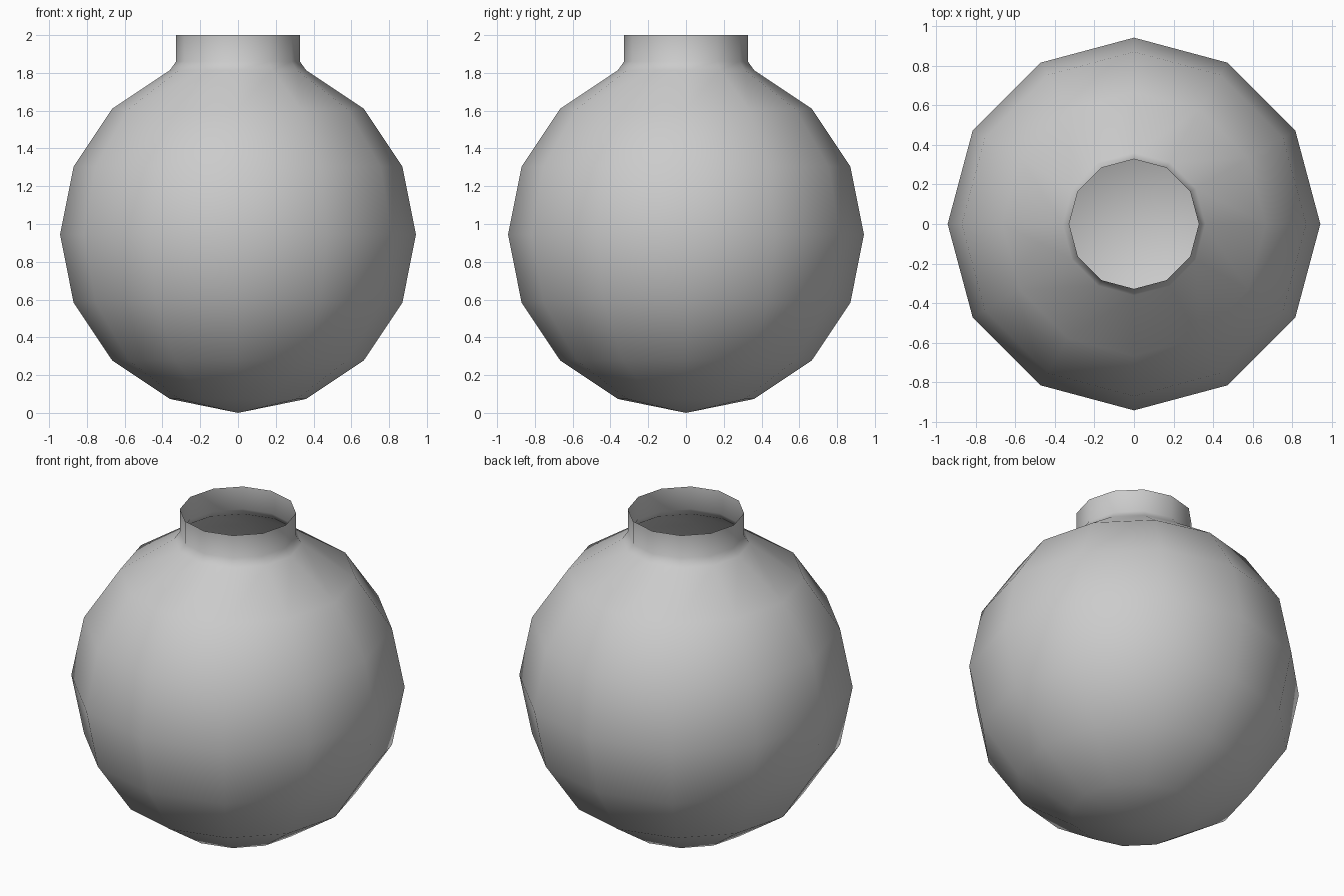
import bpy, bmesh
from math import sin, cos, pi

if "Cube" in bpy.data.objects:
    bpy.data.objects.remove(bpy.data.objects["Cube"])

SEGMENTS = 12
RADIUS, CENTRE = 0.942, 0.944

# Profile: sphere rings from bottom to shoulder, then the open neck
profile = [(RADIUS * sin(i * pi / 8), CENTRE - RADIUS * cos(i * pi / 8)) for i in range(1, 8)]
profile += [(0.328, 1.86), (0.328, 2.0)]

bm = bmesh.new()
rings = [[bm.verts.new((r * cos(2 * pi * k / SEGMENTS), r * sin(2 * pi * k / SEGMENTS), z))
          for k in range(SEGMENTS)] for r, z in profile]

# Pointed base
tip = bm.verts.new((0, 0, 0))
for k in range(SEGMENTS):
    bm.faces.new((tip, rings[0][(k + 1) % SEGMENTS], rings[0][k]))

# Body and neck walls
for low, high in zip(rings, rings[1:]):
    for k in range(SEGMENTS):
        n = (k + 1) % SEGMENTS
        bm.faces.new((low[k], low[n], high[n], high[k]))

for face in bm.faces:
    face.smooth = True

mesh = bpy.data.meshes.new("round_flask")
bm.to_mesh(mesh)
bm.free()
flask = bpy.data.objects.new("round_flask", mesh)
bpy.context.collection.objects.link(flask)
